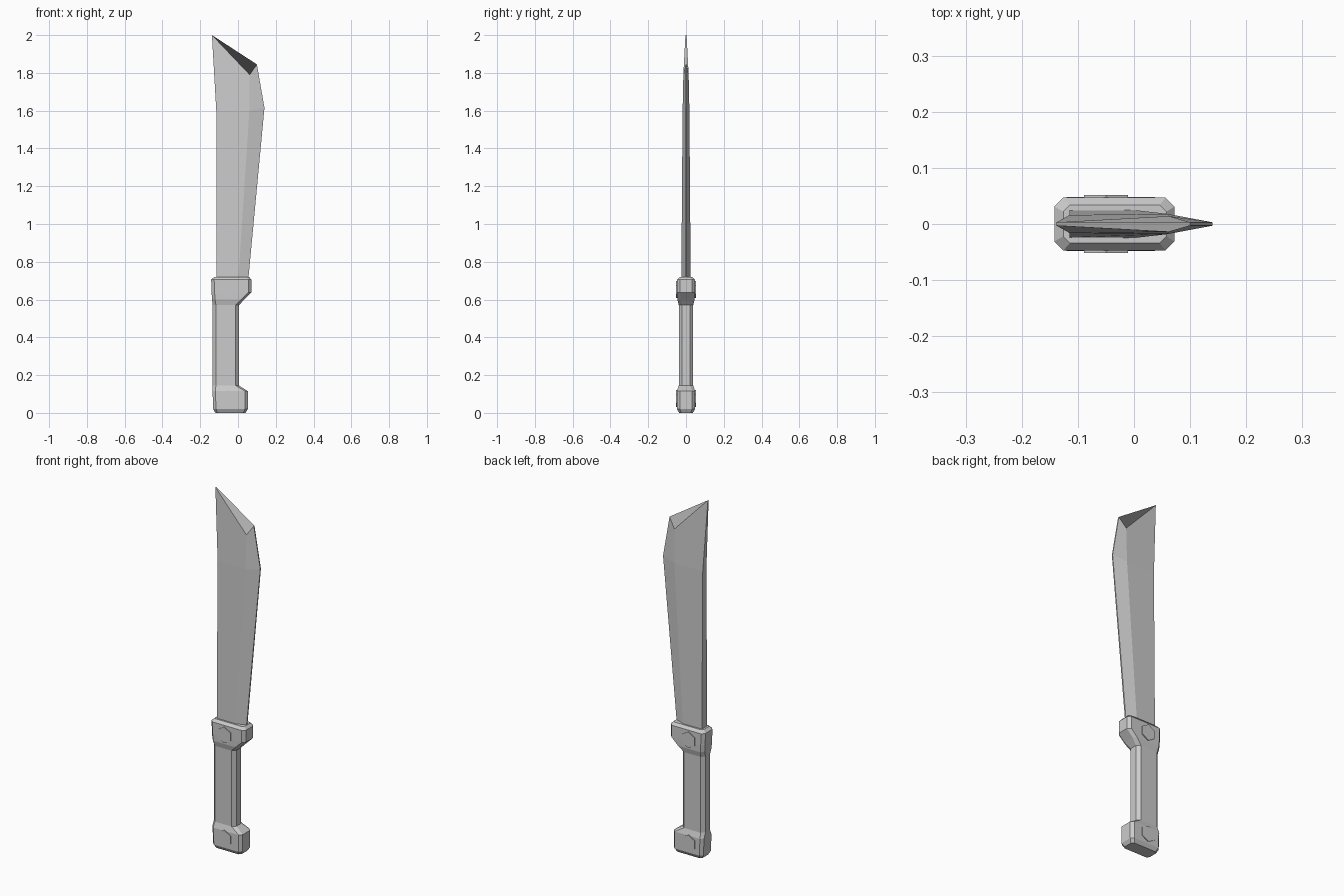
import bpy, bmesh, math
from mathutils import Matrix, Vector

if "Cube" in bpy.data.objects:
    bpy.data.objects.remove(bpy.data.objects["Cube"])


def loft(name, rings):
    """Skin a stack of equal-length vertex rings and cap both ends."""
    bm = bmesh.new()
    rows = [[bm.verts.new(p) for p in ring] for ring in rings]
    n = len(rows[0])
    for a, b in zip(rows, rows[1:]):
        for i in range(n):
            j = (i + 1) % n
            bm.faces.new((a[i], a[j], b[j], b[i]))
    bm.faces.new(rows[0][::-1])
    bm.faces.new(rows[-1])
    return finish(name, bm)


def finish(name, bm):
    bmesh.ops.recalc_face_normals(bm, faces=bm.faces)
    mesh = bpy.data.meshes.new(name)
    bm.to_mesh(mesh)
    bm.free()
    ob = bpy.data.objects.new(name, mesh)
    bpy.context.collection.objects.link(ob)
    return ob


def blade_ring(spine, ridge, edge):
    """Each point is (x, z, half thickness); mirrored over y."""
    near = [(x, -t, z) for x, z, t in (spine, ridge, edge)]
    far = [(x, t, z) for x, z, t in (edge, ridge, spine)]
    return near + far


def handle_ring(z, x0, x1, h, c):
    """Rectangle with chamfered corners at height z."""
    return [(x0 + c, -h, z), (x1 - c, -h, z), (x1, -h + c, z), (x1, h - c, z),
            (x1 - c, h, z), (x0 + c, h, z), (x0, h - c, z), (x0, -h + c, z)]


# Blade: straight back, bevelled cutting edge, angled tip
loft("blade", [
    blade_ring((-0.115, 0.68, 0.024), (0.0, 0.68, 0.025), (0.052, 0.68, 0.004)),
    blade_ring((-0.115, 1.60, 0.016), (0.06, 1.60, 0.018), (0.14, 1.615, 0.003)),
    blade_ring((-0.138, 2.00, 0.003), (0.062, 1.79, 0.014), (0.10, 1.845, 0.003)),
])

# Handle: pommel, grip and guard in one faceted body
loft("handle", [handle_ring(*s) for s in (
    (0.00, -0.120, 0.040, 0.036, 0.012),
    (0.02, -0.131, 0.052, 0.048, 0.015),
    (0.115, -0.135, 0.052, 0.048, 0.015),
    (0.145, -0.135, 0.005, 0.038, 0.018),
    (0.57, -0.135, 0.005, 0.038, 0.018),
    (0.60, -0.137, 0.033, 0.046, 0.016),
    (0.638, -0.140, 0.072, 0.047, 0.016),
    (0.705, -0.142, 0.072, 0.047, 0.016),
    (0.72, -0.126, 0.058, 0.034, 0.012),
)])

# Hexagonal rivets through the guard and the pommel
for name, z in (("guard_rivet", 0.652), ("pommel_rivet", 0.075)):
    bm = bmesh.new()
    bmesh.ops.create_cone(
        bm, cap_ends=True, segments=6, radius1=0.045, radius2=0.045, depth=0.104,
        matrix=Matrix.Translation(Vector((-0.05, 0, z))) @ Matrix.Rotation(math.pi / 2, 4, 'X'))
    finish(name, bm)
